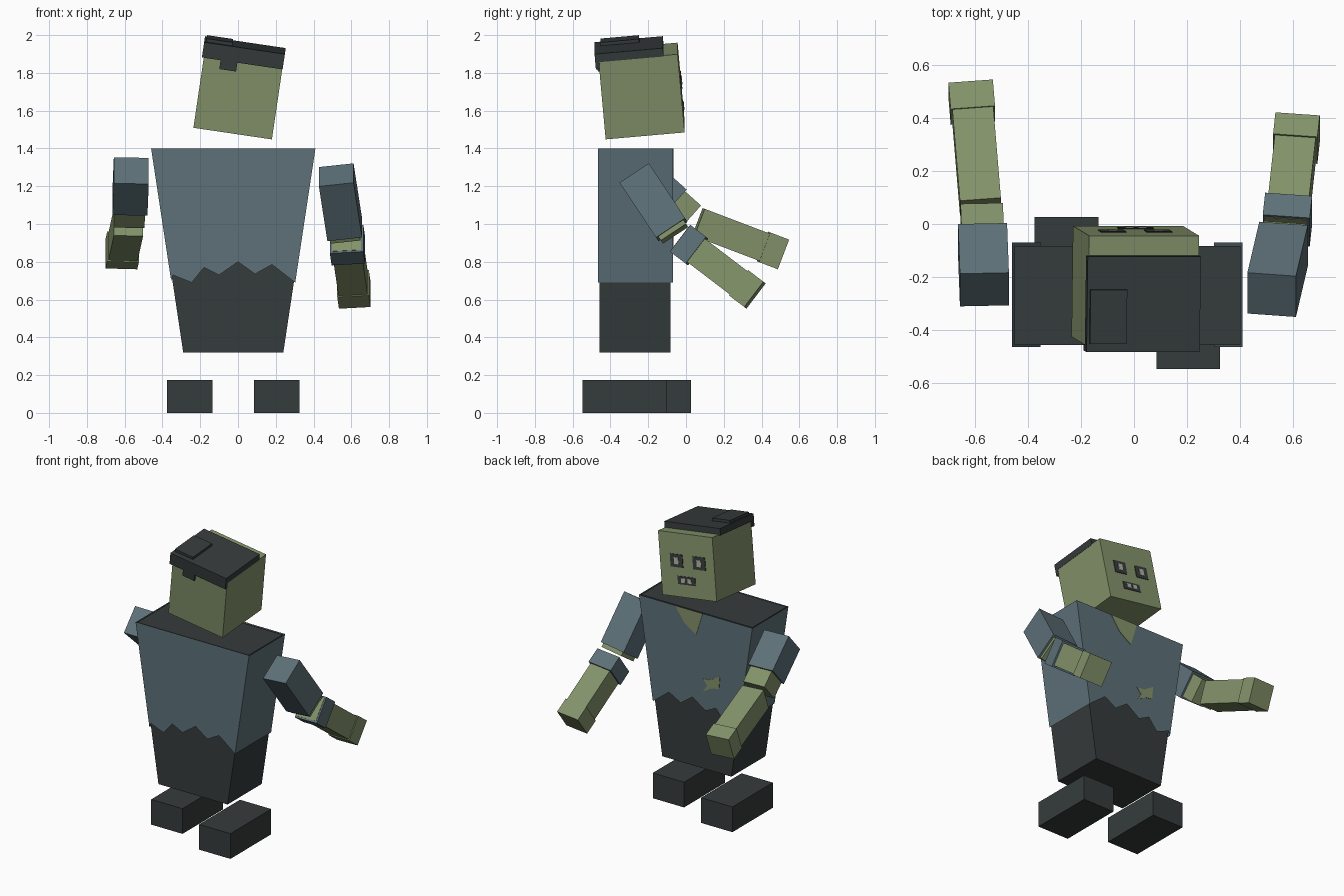
import bpy, bmesh
from math import radians
from mathutils import Vector, Matrix, Euler

if "Cube" in bpy.data.objects:
    bpy.data.objects.remove(bpy.data.objects["Cube"])


def material(name, rgb):
    m = bpy.data.materials.new(name)
    m.diffuse_color = (*rgb, 1)
    m.use_nodes = True
    m.node_tree.nodes["Principled BSDF"].inputs["Base Color"].default_value = m.diffuse_color
    return m


SKIN = material("skin_green", (0.23, 0.29, 0.145))
CLOTH = material("shirt_blue", (0.11, 0.165, 0.19))
DARK = material("dark_grey", (0.036, 0.044, 0.044))
PALE = material("pale", (0.42, 0.42, 0.34))


def mesh(name, verts, faces, mat, matrix=Matrix(), recalc=True):
    me = bpy.data.meshes.new(name)
    me.from_pydata([matrix @ Vector(v) for v in verts], [], faces)
    if recalc:
        bm = bmesh.new()
        bm.from_mesh(me)
        bmesh.ops.recalc_face_normals(bm, faces=bm.faces)
        bm.to_mesh(me)
        bm.free()
    ob = bpy.data.objects.new(name, me)
    me.materials.append(mat)
    bpy.context.collection.objects.link(ob)
    return ob


BOX_FACES = [(0, 1, 3, 2), (4, 6, 7, 5), (0, 4, 5, 1), (2, 3, 7, 6), (0, 2, 6, 4), (1, 5, 7, 3)]


def box(name, x, y, z, mat, matrix=Matrix()):
    """Box from (min, max) ranges, optionally placed by a matrix."""
    return mesh(name, [(a, b, c) for a in x for b in y for c in z], BOX_FACES, mat, matrix)


def limb(name, a, b, w, mat, start=0.0, end=None):
    """Square bar along the line a-b, between two distances from a."""
    a, b = Vector(a), Vector(b)
    d = (b - a).normalized()
    end = (b - a).length if end is None else end
    side = (Vector((1, 0, 0)) - d * d.x).normalized()
    up = d.cross(side)
    m = Matrix((side, up, d)).transposed().to_4x4()
    m.translation = a
    h = w / 2
    return box(name, (-h, h), (-h, h), (start, end), mat, m)


def patch(name, pts, y, mat):
    """Flat patch on the chest, facing +y; pts are (x, z)."""
    n = len(pts)
    verts = [(x, y - 0.004, z) for x, z in pts] + [(x, y, z) for x, z in pts]
    sides = [(i, (i + 1) % n, n + (i + 1) % n, n + i) for i in range(n)]
    return mesh(name, verts, [tuple(range(n)), tuple(range(n, 2 * n))] + sides, mat)


# Feet
box("left_foot", (-0.375, -0.135), (-0.415, 0.027), (0, 0.175), DARK)
box("right_foot", (0.085, 0.325), (-0.547, -0.10), (0, 0.175), DARK)

# Tapered body, seen as trousers below the shirt
CX = -0.025
body = [(CX + s * w, y, z) for s in (-1, 1) for y in (-0.457, -0.083)
        for w, z in ((0.265, 0.32), (0.427, 1.398))]
mesh("body", body, BOX_FACES, DARK)

# Ragged shirt shell with torn hem
hem = [(-0.352, 0.73), (-0.245, 0.69), (-0.18, 0.77), (-0.10, 0.73), (0.0, 0.80),
       (0.09, 0.735), (0.18, 0.785), (0.303, 0.69)]
hem[0] = (-0.354, 0.70)
hem.insert(1, (-0.345, 0.73))
outline = [(0.41, 1.40), (-0.46, 1.40)] + hem
n = len(outline)
verts = [(x, y, z) for y in (-0.465, -0.07) for x, z in outline]
mesh("shirt", verts, [tuple(range(n)), tuple(range(n, 2 * n)),
                      (1, 2, n + 2, n + 1), (n - 1, 0, n, 2 * n - 1)], CLOTH)

# Skin showing through the shirt
patch("neck_opening", [(0.13, 1.40), (-0.08, 1.40), (-0.03, 1.24), (0.06, 1.30)], -0.067, SKIN)
patch("shirt_hole", [(-0.083, 0.95), (-0.14, 0.955), (-0.213, 1.0), (-0.205, 0.91),
                     (-0.145, 0.90), (-0.083, 0.86), (-0.115, 0.91)], -0.067, SKIN)

# Tilted head with hair and face
H = Matrix.Translation((0.005, -0.235, 1.704)) @ Euler((radians(5.1), radians(8.4), 0)).to_matrix().to_4x4()
box("head", (-0.21, 0.21), (-0.21, 0.21), (-0.21, 0.21), SKIN, H)
box("hair_top", (-0.22, 0.212), (-0.228, 0.135), (0.205, 0.25), DARK, H)
box("hair_back", (-0.22, 0.212), (-0.228, -0.205), (0.168, 0.21), DARK, H)
box("hair_lock", (-0.12, -0.03), (-0.222, -0.205), (0.12, 0.17), DARK, H)
box("hair_tuft", (-0.21, -0.07), (-0.195, 0.01), (0.245, 0.268), DARK, H)
for side, cx in (("right", 0.08), ("left", -0.095)):
    box(side + "_eye", (cx - 0.048, cx + 0.048), (0.2, 0.214), (-0.015, 0.07), DARK, H)
    box(side + "_pupil", (cx - 0.017, cx + 0.017), (0.2, 0.217), (0.005, 0.05), PALE, H)
box("mouth", (-0.055, 0.08), (0.2, 0.214), (-0.125, -0.072), DARK, H)
for i, cx in enumerate((-0.012, 0.037)):
    box(f"tooth_{i}", (cx - 0.015, cx + 0.015), (0.2, 0.217), (-0.113, -0.083), PALE, H)

# Right arm (+x): long sleeve, torn cuff, forearm, hand
a, b = (0.52, -0.2675, 1.26), (0.565, -0.075, 0.97)
limb("right_sleeve", a, b, 0.185, CLOTH)
limb("right_upper_arm", a, b, 0.16, SKIN, 0.001, 0.377)
a, b = (0.575, -0.025, 0.92), (0.618, 0.365, 0.623)
limb("right_cuff", a, b, 0.178, CLOTH, 0.0, 0.105)
limb("right_forearm", a, b, 0.155, SKIN, -0.002, 0.40)
limb("right_hand", a, b, 0.168, SKIN, 0.39)

# Left arm (-x): short sleeve, bare elbow, forearm, hand
a, b = (-0.565, -0.2475, 1.2825), (-0.572, -0.06, 1.115)
limb("left_sleeve", a, b, 0.185, CLOTH)
limb("left_upper_arm", a, b, 0.16, SKIN, 0.001, 0.365)
a, b = (-0.58, 0.066, 1.01), (-0.617, 0.51, 0.841)
limb("left_forearm", a, b, 0.155, SKIN, 0.0, 0.38)
limb("left_hand", a, b, 0.168, SKIN, 0.37)
